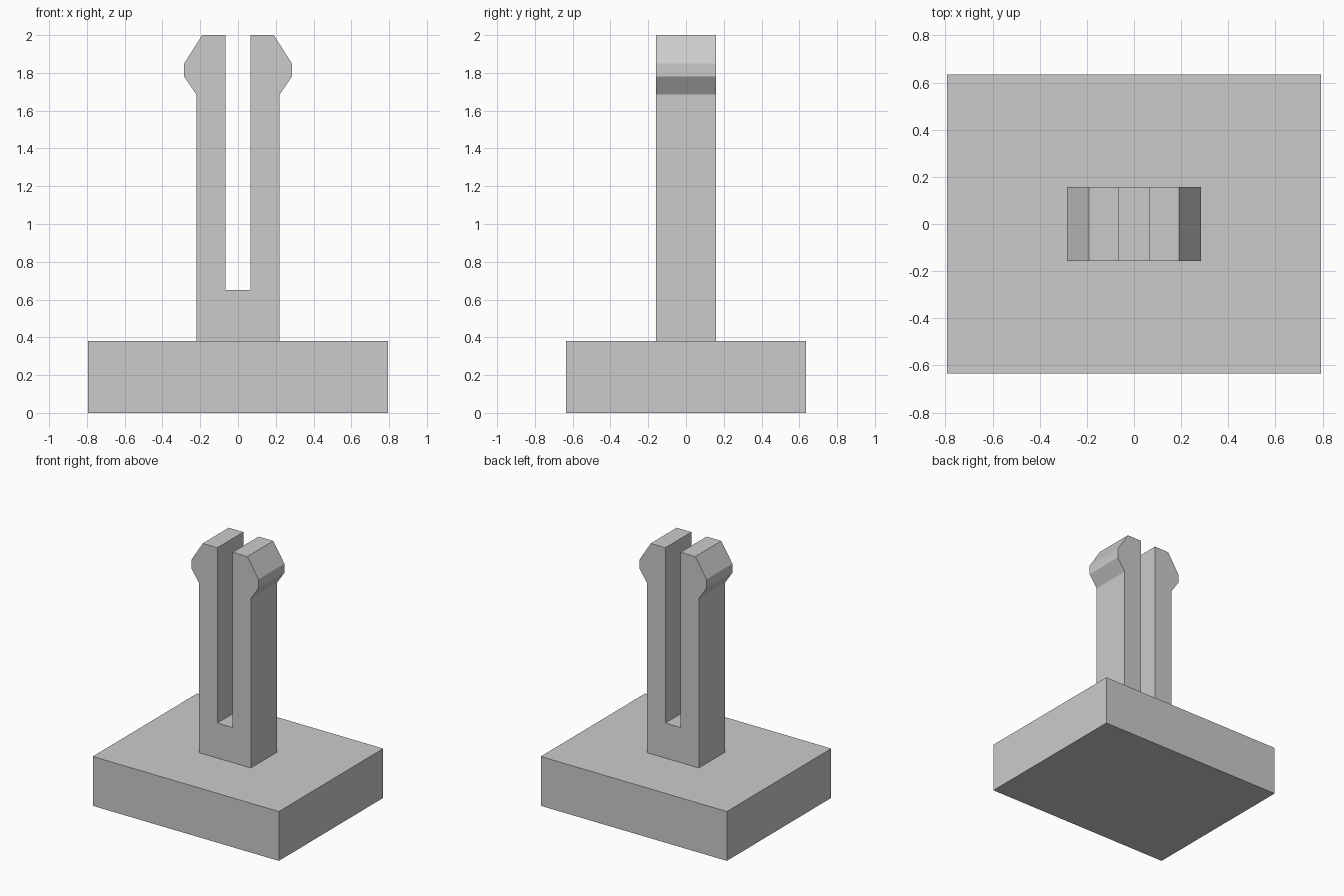
import bpy
import bmesh

old = bpy.data.objects.get("Cube")
if old:
    bpy.data.objects.remove(old, do_unlink=True)

# Single plain grey
grey = bpy.data.materials.new("plain grey")
grey.use_nodes = True
colour = (0.6, 0.6, 0.6, 1)
grey.diffuse_color = colour
grey.node_tree.nodes["Principled BSDF"].inputs["Base Color"].default_value = colour


def extrude_profile(name, profile, half_depth):
    """Extrude a closed x-z outline symmetrically along y."""
    bm = bmesh.new()
    face = bm.faces.new([bm.verts.new((x, -half_depth, z)) for x, z in profile])
    result = bmesh.ops.extrude_face_region(bm, geom=[face])
    moved = [v for v in result["geom"] if isinstance(v, bmesh.types.BMVert)]
    bmesh.ops.translate(bm, verts=moved, vec=(0, 2 * half_depth, 0))
    bmesh.ops.recalc_face_normals(bm, faces=bm.faces)
    mesh = bpy.data.meshes.new(name)
    bm.to_mesh(mesh)
    bm.free()
    mesh.materials.append(grey)
    obj = bpy.data.objects.new(name, mesh)
    bpy.context.collection.objects.link(obj)
    return obj


def mirrored(half):
    """Complete a right-hand outline with its reflection in x."""
    return half + [(-x, z) for x, z in reversed(half)]


BASE_TOP = 0.38

# Base block
extrude_profile("base_block", mirrored([(0.793, 0), (0.793, BASE_TOP)]), 0.635)

# Split snap post: shaft, barbed head, and slot in one outline
half_post = [(0.22, BASE_TOP), (0.22, 1.685), (0.285, 1.78), (0.285, 1.85),
             (0.19, 2.0), (0.065, 2.0), (0.065, 0.65)]
extrude_profile("split_snap_post", mirrored(half_post), 0.158)
